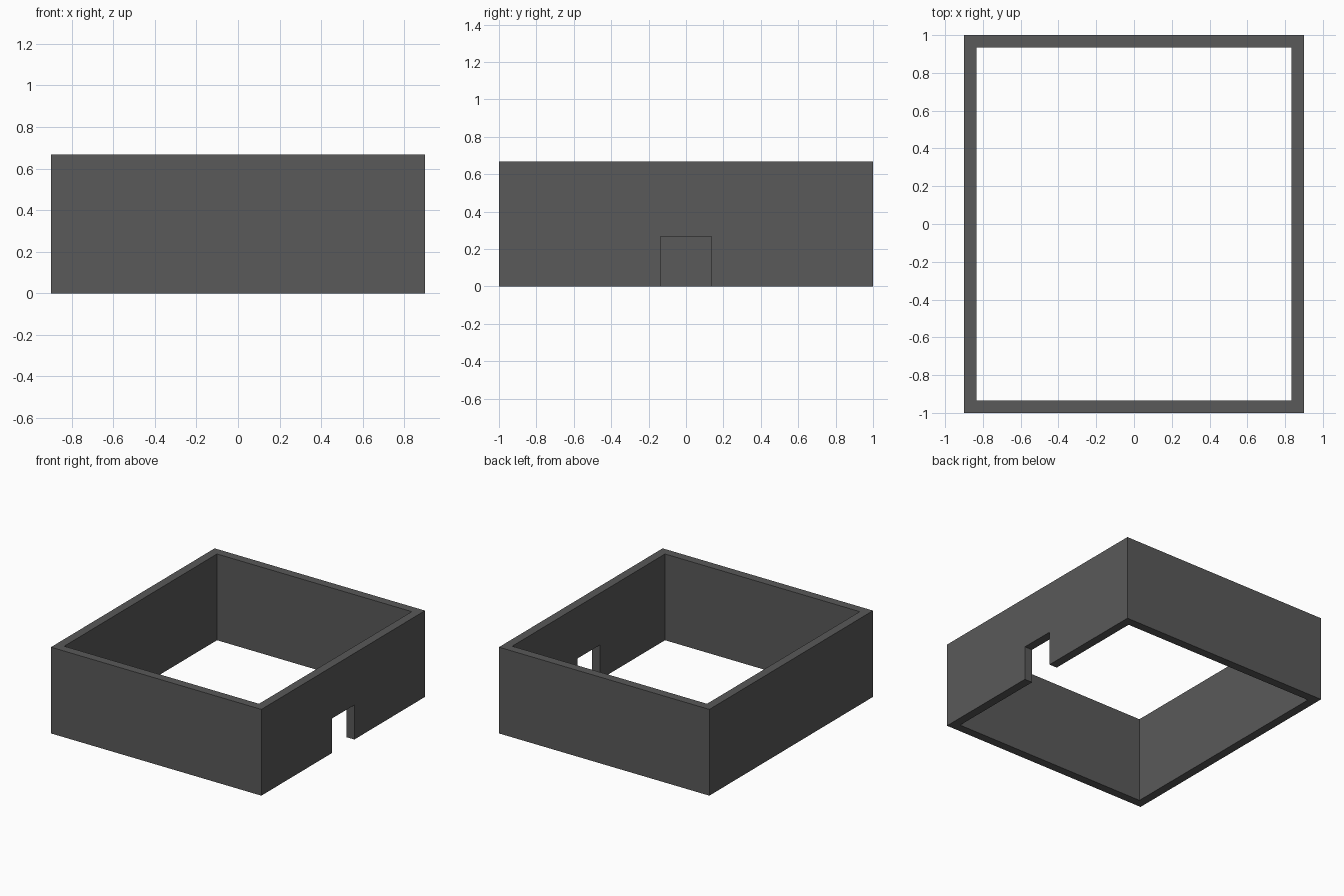
import bpy

if "Cube" in bpy.data.objects:
    bpy.data.objects.remove(bpy.data.objects["Cube"])

HX, HY, H, T = 0.9, 1.0, 0.667, 0.0667   # half sizes, height, wall thickness
DOOR_W, DOOR_H = 0.1365, 0.267           # doorway half width and height

dark = bpy.data.materials.new("dark_grey")
dark.diffuse_color = (0.1, 0.1, 0.1, 1)
dark.use_nodes = True
dark.node_tree.nodes["Principled BSDF"].inputs["Base Color"].default_value = dark.diffuse_color


def prism(name, outline, axis, start, depth):
    """Extrude a 2D outline along x ('x': outline is y,z) or z ('z': outline is x,y)."""
    n = len(outline)
    place = (lambda p, d: (d, p[0], p[1])) if axis == 'x' else (lambda p, d: (p[0], p[1], d))
    verts = [place(p, d) for d in (start, start + depth) for p in outline]
    faces = [tuple(range(n))[::-1], tuple(range(n, 2 * n))]
    faces += [(i, (i + 1) % n, n + (i + 1) % n, n + i) for i in range(n)]
    mesh = bpy.data.meshes.new(name)
    mesh.from_pydata(verts, [], faces)
    mesh.materials.append(dark)
    obj = bpy.data.objects.new(name, mesh)
    bpy.context.collection.objects.link(obj)
    return obj


# Front, back and left walls as one U-shaped plan
xi, yi = HX - T, HY - T
prism("three_walls", [(xi, -HY), (xi, -yi), (-xi, -yi), (-xi, yi), (xi, yi), (xi, HY),
                      (-HX, HY), (-HX, -HY)][::-1], 'z', 0, H)

# Right wall with the doorway notched into its profile
prism("doorway_wall", [(-HY, 0), (-DOOR_W, 0), (-DOOR_W, DOOR_H), (DOOR_W, DOOR_H),
                       (DOOR_W, 0), (HY, 0), (HY, H), (-HY, H)], 'x', xi, T)
